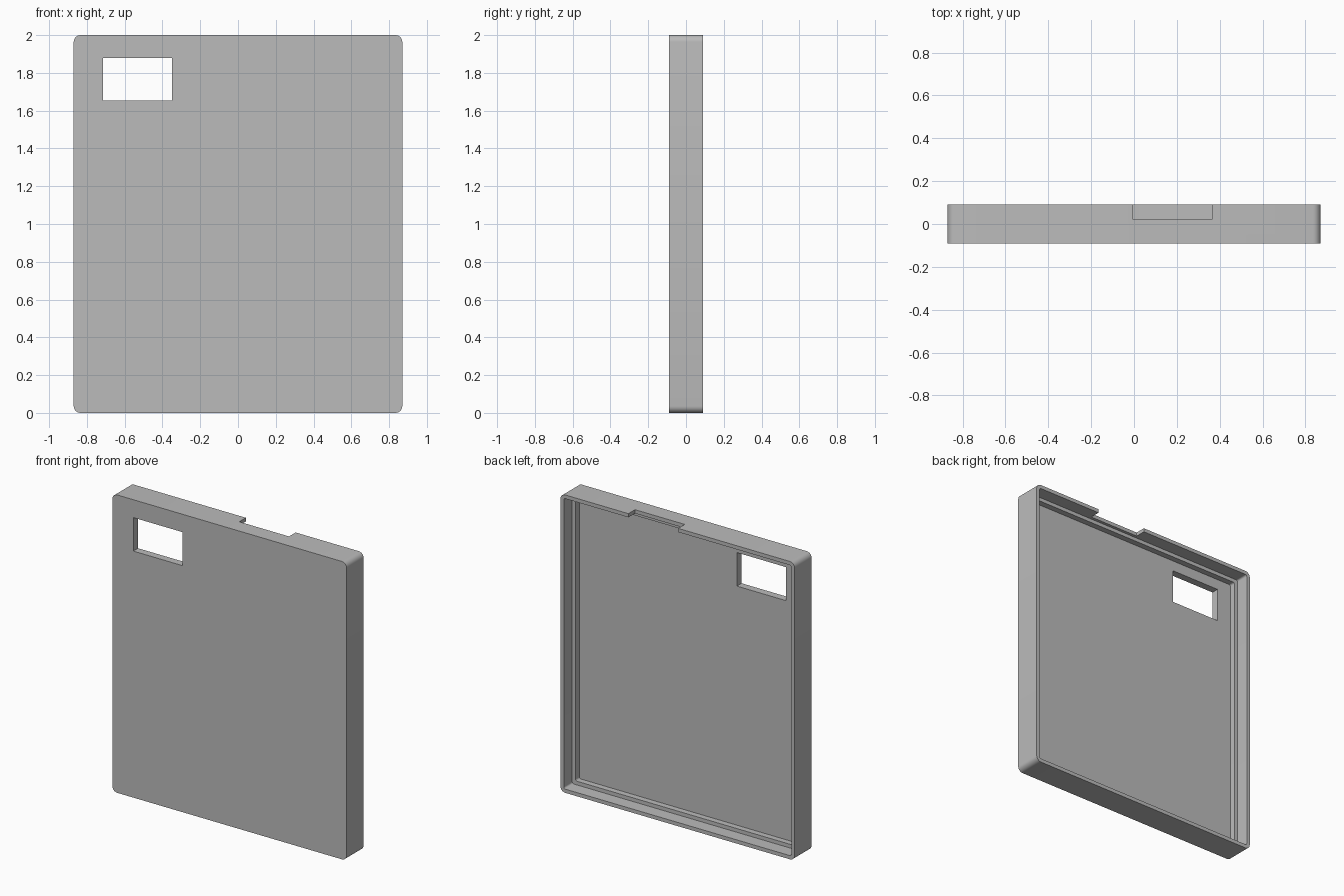
import bpy, bmesh, math
from mathutils import Vector

cube = bpy.data.objects.get("Cube")
if cube:
    bpy.data.objects.remove(cube, do_unlink=True)

WIDTH, HEIGHT, DEPTH = 1.74, 2.0, 0.18
RADIUS, SEGMENTS = 0.036, 6

grey = bpy.data.materials.new("plain grey")
grey.use_nodes = True
colour = (0.5, 0.5, 0.5, 1)
grey.diffuse_color = colour
grey.node_tree.nodes["Principled BSDF"].inputs["Base Color"].default_value = colour


def add_object(name, bm):
    mesh = bpy.data.meshes.new(name)
    bmesh.ops.recalc_face_normals(bm, faces=bm.faces)
    bm.to_mesh(mesh)
    bm.free()
    mesh.materials.append(grey)
    obj = bpy.data.objects.new(name, mesh)
    bpy.context.collection.objects.link(obj)
    return obj


def rounded_loop(bm, inset, y):
    """Rounded rectangle in the xz plane, shrunk by inset."""
    r = max(RADIUS - inset, 0.012)
    cx, cz = WIDTH / 2 - inset - r, HEIGHT / 2 - inset - r
    verts = []
    for corner, (sx, sz) in enumerate([(1, 1), (-1, 1), (-1, -1), (1, -1)]):
        for i in range(SEGMENTS + 1):
            a = (corner + i / SEGMENTS) * math.pi / 2
            verts.append(bm.verts.new((sx * cx + r * math.cos(a), y,
                                       HEIGHT / 2 + sz * cz + r * math.sin(a))))
    return verts


def cut_box(target, name, low, high):
    """Cut a box-shaped opening out of the target."""
    low, high = Vector(low), Vector(high)
    bm = bmesh.new()
    bmesh.ops.create_cube(bm, size=1)
    for v in bm.verts:
        v.co = (low + high) / 2 + v.co * (high - low)
    cutter = add_object(name, bm)
    cutter.hide_render = True
    mod = target.modifiers.new(name, "BOOLEAN")
    mod.operation, mod.solver, mod.object = "DIFFERENCE", "EXACT", cutter
    bpy.context.view_layer.objects.active = target
    bpy.ops.object.modifier_apply(modifier=mod.name)
    bpy.data.objects.remove(cutter, do_unlink=True)


# Tray: front plate, outer wall, thin rim, inner ledge and floor
bm = bmesh.new()
section = [(0, -DEPTH / 2), (0, DEPTH / 2), (0.025, DEPTH / 2),
           (0.025, 0), (0.05, 0), (0.05, -0.04)]
loops = [rounded_loop(bm, inset, y) for inset, y in section]
for a, b in zip(loops, loops[1:]):
    for i in range(len(a)):
        j = (i + 1) % len(a)
        bm.faces.new((a[i], a[j], b[j], b[i]))
bm.faces.new(loops[0])
bm.faces.new(loops[-1])
case = add_object("case_shell", bm)

# Window through the plate and notch in the top wall
cut_box(case, "window_cutter", (-0.715, -0.2, 1.655), (-0.35, 0.05, 1.88))
cut_box(case, "notch_cutter", (-0.005, 0.02, 1.96), (0.365, 0.2, 2.1))

# Smooth rounded corners, crisp edges elsewhere
bpy.ops.object.select_all(action="DESELECT")
case.select_set(True)
bpy.context.view_layer.objects.active = case
bpy.ops.object.shade_smooth_by_angle(angle=math.radians(30))
